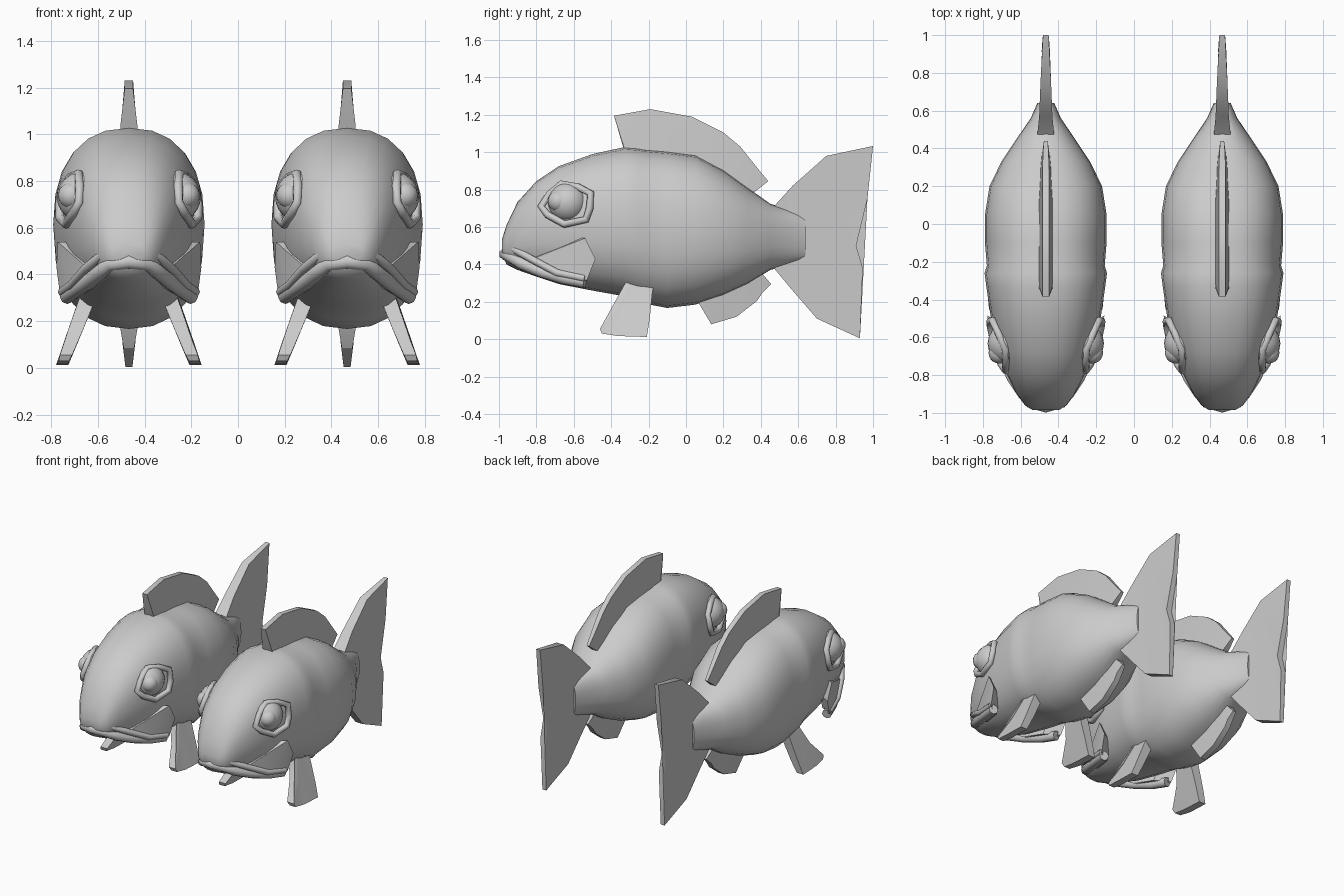
import bpy, bmesh, math
from mathutils import Vector

if "Cube" in bpy.data.objects:
    bpy.data.objects.remove(bpy.data.objects["Cube"])

N = 2.35  # roundness of the body cross-section
# body rings: y, top z, bottom z, half width
RINGS = [(-.985, .53, .46, .07), (-.96, .61, .40, .11), (-.9, .735, .37, .155),
         (-.8, .845, .335, .205), (-.68, .925, .295, .25), (-.5, .99, .26, .29),
         (-.33, 1.027, .23, .315), (-.26, 1.022, .205, .324), (-.22, 1.015, .19, .312),
         (-.1, 1.005, .167, .322), (.05, .985, .185, .322), (.2, .905, .235, .298),
         (.33, .81, .295, .235), (.45, .725, .37, .155), (.56, .69, .40, .08),
         (.64, .66, .42, .045)]


def skin_x(y, z):
    """Half width of the body at a side-view point."""
    for a, b in zip(RINGS, RINGS[1:]):
        if a[0] <= y <= b[0]:
            t = (y - a[0]) / (b[0] - a[0])
            top, bot, w = (a[i] + (b[i] - a[i]) * t for i in (1, 2, 3))
            q = abs(z - (top + bot) / 2) / ((top - bot) / 2)
            return w * max(0, 1 - q ** N) ** (1 / N)
    return 0


def finish(name, bm, fx, angle=35):
    bmesh.ops.recalc_face_normals(bm, faces=bm.faces)
    for f in bm.faces:
        f.smooth = True
    me = bpy.data.meshes.new(name)
    bm.to_mesh(me)
    bm.free()
    me.set_sharp_from_angle(angle=math.radians(angle))
    ob = bpy.data.objects.new(name, me)
    ob.location.x = fx
    bpy.context.collection.objects.link(ob)
    return ob


def body(fx, seg=24):
    bm = bmesh.new()
    loops = []
    for y, top, bot, w in RINGS:
        ring = []
        for i in range(seg):
            a = 2 * math.pi * i / seg
            c, s = math.cos(a), math.sin(a)
            x = w * math.copysign(abs(c) ** (2 / N), c)
            z = (top + bot) / 2 + (top - bot) / 2 * math.copysign(abs(s) ** (2 / N), s)
            ring.append(bm.verts.new((x, y, z)))
        loops.append(ring)
    for a, b in zip(loops, loops[1:]):
        for i in range(seg):
            j = (i + 1) % seg
            bm.faces.new((a[i], a[j], b[j], b[i]))
    bm.faces.new(loops[0])
    bm.faces.new(loops[-1])
    finish("body", bm, fx, 50)


def fin(name, pts, fx, lean=lambda z: 0):
    """Plate from a side outline of (y, z, half thickness)."""
    bm = bmesh.new()
    sides = [[bm.verts.new((lean(z) + s * t, y, z)) for y, z, t in pts] for s in (-1, 1)]
    n = len(pts)
    for i in range(n):
        j = (i + 1) % n
        bm.faces.new((sides[0][i], sides[0][j], sides[1][j], sides[1][i]))
    caps = [bm.faces.new(s) for s in sides]
    bmesh.ops.triangulate(bm, faces=caps)
    finish(name, bm, fx)


def tube(name, pts, r, fx, cyclic=False):
    cu = bpy.data.curves.new(name, 'CURVE')
    cu.dimensions = '3D'
    cu.bevel_depth = r
    cu.bevel_resolution = 2
    cu.use_fill_caps = True
    sp = cu.splines.new('POLY')
    sp.points.add(len(pts) - 1)
    for p, co in zip(sp.points, pts):
        p.co = (*co, 1)
    sp.use_cyclic_u = cyclic
    sp.use_smooth = True
    ob = bpy.data.objects.new(name, cu)
    ob.location.x = fx
    bpy.context.collection.objects.link(ob)
    bpy.ops.object.select_all(action='DESELECT')
    ob.select_set(True)
    bpy.context.view_layer.objects.active = ob
    bpy.ops.object.convert(target='MESH')


def ball(name, co, r, fx):
    bm = bmesh.new()
    bmesh.ops.create_uvsphere(bm, u_segments=20, v_segments=12, radius=r)
    bmesh.ops.translate(bm, verts=bm.verts, vec=co)
    finish(name, bm, fx)


def hull(name, pts, fx):
    bm = bmesh.new()
    vs = [bm.verts.new(p) for p in pts]
    res = bmesh.ops.convex_hull(bm, input=vs)
    junk = [v for v in bm.verts if not v.link_faces]
    bmesh.ops.delete(bm, geom=junk, context='VERTS')
    finish(name, bm, fx)


def both(half):
    """Mirror a path that starts on the centre line."""
    return [(-x, y, z) for x, y, z in reversed(half[1:])] + half


TAIL = [(.42, .68, .05), (.47, .71, .045), (.57, .82, .035), (.75, .98, .028), (1.0, 1.033, .015),
        (.97, .75, .018), (.91, .5, .022), (.945, .38, .02), (.93, .005, .015),
        (.7, .11, .028), (.57, .26, .035), (.47, .38, .045), (.42, .42, .05)]
DORSAL = [(-.31, .96, .04), (-.34, 1.04, .036), (-.385, 1.195, .018), (-.19, 1.23, .018),
          (.03, 1.19, .018), (.2, 1.105, .018), (.29, 1.03, .018), (.39, .905, .014),
          (.44, .845, .01), (.37, .79, .02), (.3, .76, .03), (.1, .9, .04)]
ANAL = [(.05, .25, .04), (.07, .19, .04), (.135, .08, .022), (.27, .12, .022), (.38, .205, .02),
        (.41, .25, .02), (.455, .295, .012), (.4, .36, .03), (.25, .33, .045)]
PELVIC = [(-.27, .40, .035), (-.31, .28, .035), (-.36, .17, .032), (-.46, .055, .026),
          (-.45, .03, .022), (-.36, .017, .026), (-.21, .012, .026), (-.195, .1, .03),
          (-.18, .25, .035), (-.15, .38, .035)]
UPPER_LIP = [(0, -.965, .515), (.08, -.945, .505), (.125, -.91, .475), (.185, -.82, .425),
             (.245, -.69, .355), (.285, -.54, .325)]
LOWER_LIP = [(0, -.968, .455), (.08, -.945, .445), (.13, -.88, .405), (.185, -.77, .36),
             (.235, -.65, .325), (.265, -.54, .305)]
CHEEK = [(.18, -.82, .43), (.25, -.68, .34), (.295, -.53, .315), (.31, -.484, .43),
         (.305, -.54, .54), (.262, -.62, .51)]
EYE_RIM = [(-.775, .71), (-.73, .775), (-.665, .83), (-.58, .815), (-.51, .78),
           (-.515, .7), (-.535, .64), (-.65, .615), (-.74, .665)]

for fx in (-.467, .467):
    body(fx)
    fin("tail_fin", TAIL, fx)
    fin("dorsal_fin", DORSAL, fx)
    fin("anal_fin", ANAL, fx)
    # frowning mouth
    tube("upper_lip", both(UPPER_LIP), .02, fx)
    tube("lower_lip", both(LOWER_LIP), .032, fx)
    for s in (-1, 1):
        fin("pelvic_fin", PELVIC, fx, lambda z: s * (.29 - .38 * z))
        # jaw plate flaring out at the back
        hull("cheek_plate", [(s * (x - d), y - d * .6, z) for x, y, z in CHEEK for d in (0, .1)], fx)
        # eye, bulging iris and the lid around it
        ball("eye", (s * .2, -.632, .732), .108, fx)
        ball("iris", (s * .246, -.682, .738), .057, fx)
        rim = [(s * (skin_x(y, z) + .012), y, z) for y, z in EYE_RIM]
        tube("eyelid", rim, .02, fx, True)
